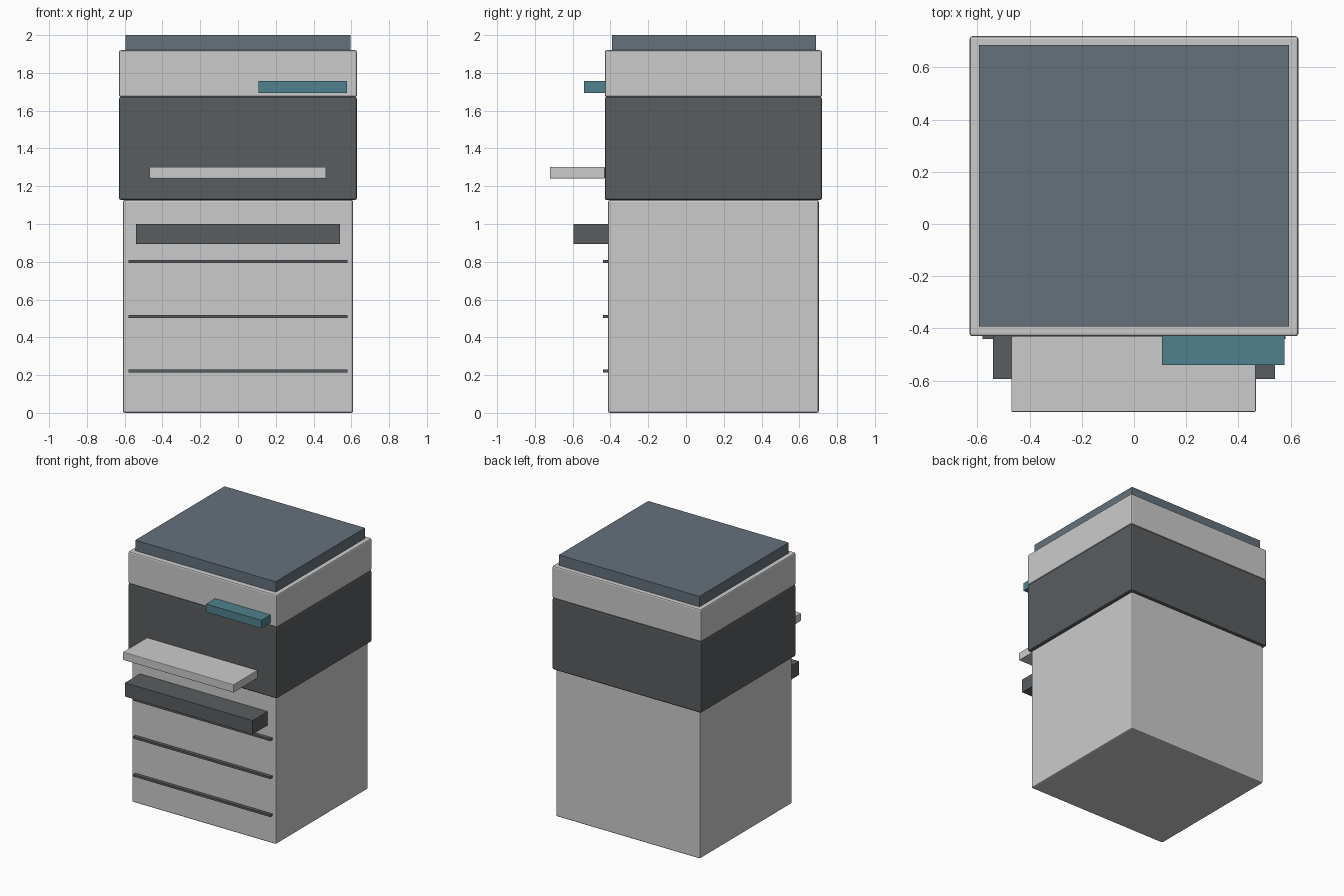
import bpy

if "Cube" in bpy.data.objects:
    bpy.data.objects.remove(bpy.data.objects["Cube"])


def material(name, rgb):
    m = bpy.data.materials.new(name)
    m.diffuse_color = (*rgb, 1)
    m.use_nodes = True
    m.node_tree.nodes["Principled BSDF"].inputs["Base Color"].default_value = m.diffuse_color
    return m


dark = material("dark_grey", (0.10, 0.11, 0.115))
slate = material("slate", (0.13, 0.165, 0.20))
teal = material("teal", (0.08, 0.22, 0.27))


def box(name, x, y, z, mat=None, bevel=0.0):
    """Box from (min, max) ranges, with optional softened edges."""
    centre = [(a + b) / 2 for a, b in (x, y, z)]
    bpy.ops.mesh.primitive_cube_add(size=1, location=centre)
    ob = bpy.context.object
    ob.name = name
    ob.scale = [b - a for a, b in (x, y, z)]
    bpy.ops.object.transform_apply(location=False, rotation=False, scale=True)
    if mat:
        ob.data.materials.append(mat)
    if bevel:
        mod = ob.modifiers.new("soft_edges", 'BEVEL')
        mod.width = bevel
        mod.segments = 2
    return ob


# Stacked housing
box("paper_cabinet", (-0.61, 0.61), (-0.413, 0.703), (0, 1.127), None, 0.01)
box("engine_housing", (-0.63, 0.63), (-0.43, 0.72), (1.127, 1.672), dark, 0.01)
box("scanner_housing", (-0.63, 0.63), (-0.43, 0.72), (1.672, 1.92), None, 0.01)
box("document_lid", (-0.595, 0.595), (-0.393, 0.687), (1.92, 2.0), slate)

# Parts projecting from the front
box("control_panel", (0.108, 0.576), (-0.54, -0.43), (1.694, 1.756), teal)
box("output_tray", (-0.47, 0.467), (-0.72, -0.43), (1.241, 1.303), None, 0.004)
box("bypass_tray", (-0.541, 0.541), (-0.595, -0.413), (0.895, 1.0), dark)

# Drawer divider strips
for i in range(3):
    z = 0.221 + 0.2905 * i
    box(f"drawer_strip_{i + 1}", (-0.58, 0.58), (-0.44, -0.413),
        (z - 0.008, z + 0.008), dark)
